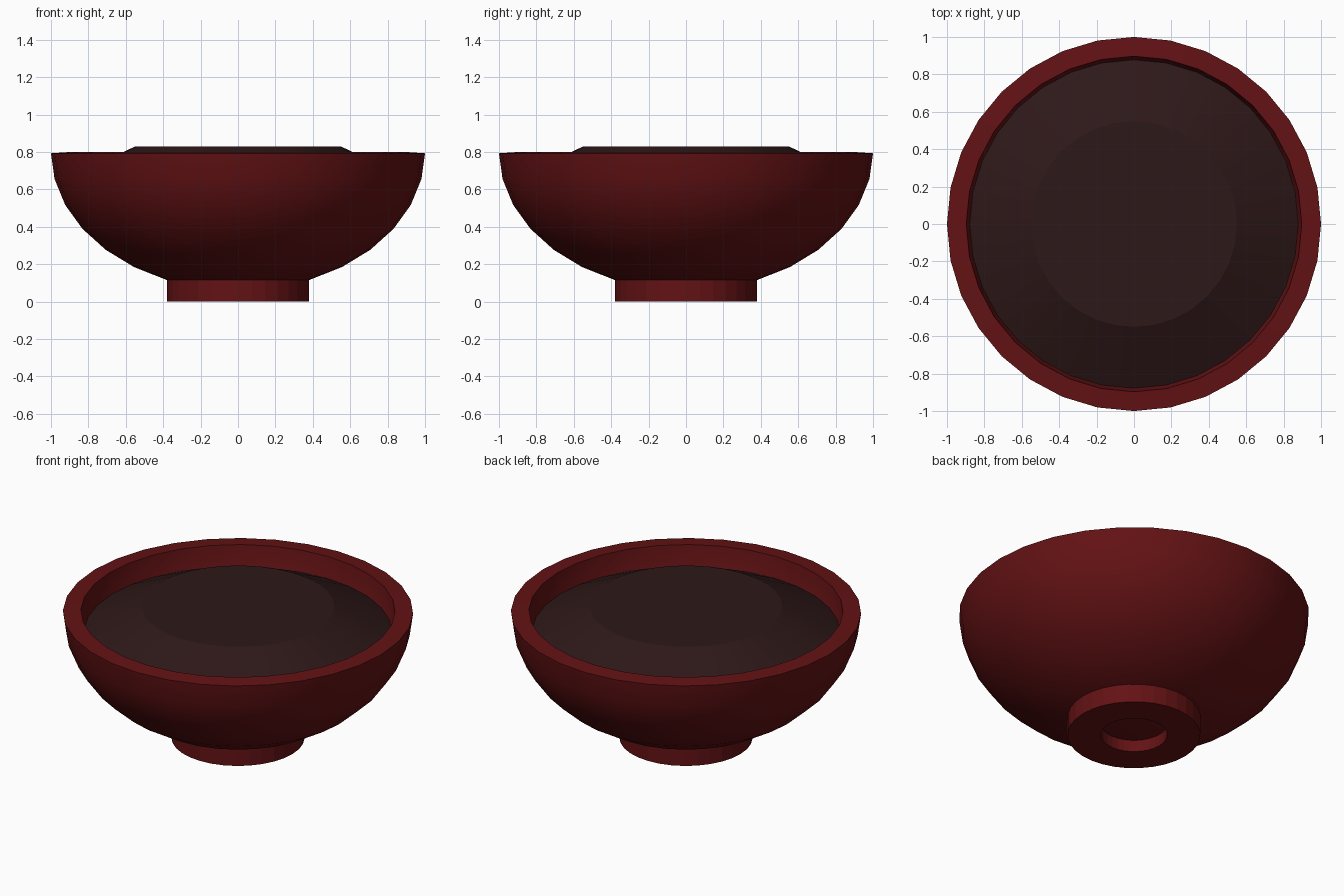
import bpy, bmesh, math

if "Cube" in bpy.data.objects:
    bpy.data.objects.remove(bpy.data.objects["Cube"])

SIDES = 32


def material(name, rgb):
    m = bpy.data.materials.new(name)
    m.diffuse_color = (*rgb, 1)
    m.use_nodes = True
    m.node_tree.nodes["Principled BSDF"].inputs["Base Color"].default_value = m.diffuse_color
    return m


def lathe(name, profile, mat, closed=False, smooth_angle=None):
    """Spin (radius, z) points about z; a zero radius closes to a pole."""
    bm = bmesh.new()
    rings = []
    for r, z in profile:
        if r < 1e-6:
            rings.append([bm.verts.new((0, 0, z))] * SIDES)
        else:
            rings.append([bm.verts.new((r * math.cos(math.tau * i / SIDES),
                                        r * math.sin(math.tau * i / SIDES), z))
                          for i in range(SIDES)])
    pairs = list(zip(rings, rings[1:]))
    if closed:
        pairs.append((rings[-1], rings[0]))
    for a, b in pairs:
        for i in range(SIDES):
            j = (i + 1) % SIDES
            bm.faces.new(dict.fromkeys((a[i], a[j], b[j], b[i])))
    bmesh.ops.recalc_face_normals(bm, faces=bm.faces)
    mesh = bpy.data.meshes.new(name)
    bm.to_mesh(mesh)
    bm.free()
    mesh.materials.append(mat)
    ob = bpy.data.objects.new(name, mesh)
    bpy.context.collection.objects.link(ob)
    if smooth_angle:
        bpy.ops.object.select_all(action='DESELECT')
        bpy.context.view_layer.objects.active = ob
        ob.select_set(True)
        bpy.ops.object.shade_smooth_by_angle(angle=math.radians(smooth_angle))
    return ob


def half_ellipse(radius, depth, rim_z):
    """Eight-step profile from the pole up to just below the rim."""
    steps = [math.radians(11.25 * k) for k in range(8)]
    return [(radius * math.sin(a), 0.8 - depth * math.cos(a)) for a in steps] + [(radius, rim_z)]


red = material("lacquer_red", (0.125, 0.006, 0.007))
dark = material("dark_filling", (0.027, 0.009, 0.009))

# Thick bowl: outer shell, rim, inner shell
outer = half_ellipse(1.0, 0.74, 0.793)
inner = half_ellipse(0.897, 0.64, 0.80)
lathe("bowl", outer + inner[::-1], red, smooth_angle=30)

# Foot ring
lathe("foot_ring", [(0.38, 0), (0.38, 0.116), (0.19, 0.116), (0.19, 0)], red, closed=True)

# Filling with flat top and sloping shoulder
lathe("filling", [(0, 0.83), (0.55, 0.83), (0.885, 0.668), (0.80, 0.50), (0, 0.50)],
      dark, smooth_angle=20)
